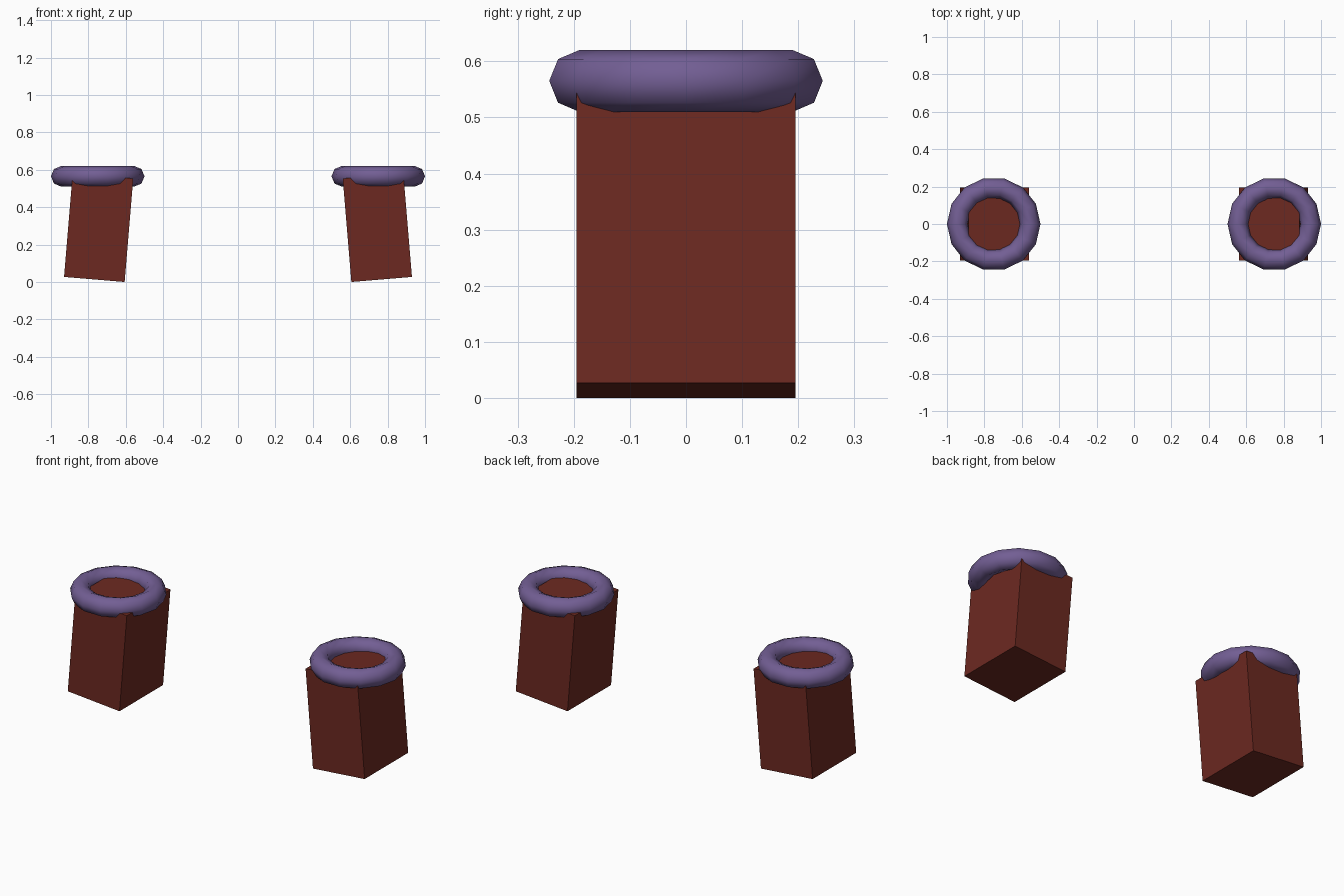
import bpy
import math

if "Cube" in bpy.data.objects:
    bpy.data.objects.remove(bpy.data.objects["Cube"])


def material(name, color):
    m = bpy.data.materials.new(name)
    m.diffuse_color = (*color, 1)
    m.use_nodes = True
    m.node_tree.nodes["Principled BSDF"].inputs["Base Color"].default_value = m.diffuse_color
    return m


brown = material("brown", (0.15, 0.022, 0.015))
purple = material("purple", (0.17, 0.113, 0.296))

TILT = 0.083
W, D, H = 0.325, 0.39, 0.555

for side, s in (("left", -1), ("right", 1)):
    # block leaning inward, lowest edge resting on the ground
    z = H / 2 * math.cos(TILT) + W / 2 * math.sin(TILT)
    bpy.ops.mesh.primitive_cube_add(size=1, location=(s * 0.745, 0, z),
                                    rotation=(0, -s * TILT, 0))
    block = bpy.context.object
    block.name = side + "_block"
    block.scale = (W, D, H)
    block.data.materials.append(brown)

    # level padded ring around the top
    bpy.ops.mesh.primitive_torus_add(location=(s * 0.75, 0, 0.565),
                                     major_segments=14, minor_segments=8,
                                     major_radius=0.195, minor_radius=0.055)
    ring = bpy.context.object
    ring.name = side + "_top_ring"
    ring.data.materials.append(purple)
    bpy.ops.object.shade_smooth()
